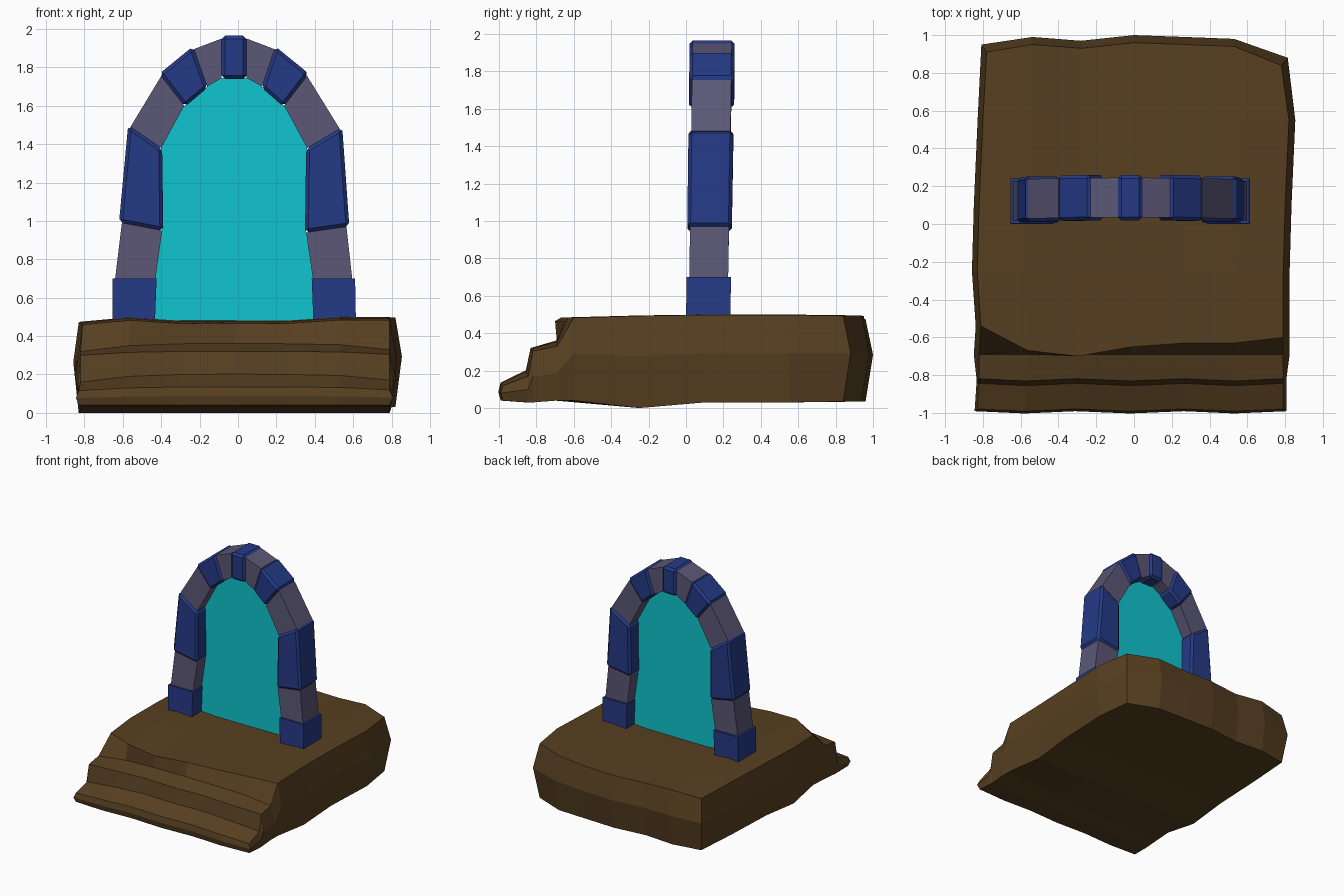
import bpy, bmesh
from mathutils import Vector

if "Cube" in bpy.data.objects:
    bpy.data.objects.remove(bpy.data.objects["Cube"])


def material(name, rgb):
    m = bpy.data.materials.new(name)
    m.diffuse_color = (*rgb, 1)
    m.use_nodes = True
    m.node_tree.nodes["Principled BSDF"].inputs["Base Color"].default_value = m.diffuse_color
    return m


BROWN = material("earth", (0.095, 0.050, 0.015))
BLUE = material("blue_stone", (0.018, 0.042, 0.24))
GREY = material("grey_stone", (0.105, 0.095, 0.18))
CYAN = material("portal_glow", (0.005, 0.56, 0.62))


def make(name, verts, faces, mat):
    me = bpy.data.meshes.new(name)
    bm = bmesh.new()
    vs = [bm.verts.new(v) for v in verts]
    for f in faces:
        bm.faces.new([vs[i] for i in f])
    bmesh.ops.recalc_face_normals(bm, faces=bm.faces)
    bm.to_mesh(me)
    bm.free()
    me.materials.append(mat)
    ob = bpy.data.objects.new(name, me)
    bpy.context.collection.objects.link(ob)
    return ob


# Stepped base: rows run front to back (y, top z, bottom z, left x, right x)
rows = [(-0.985, 0.13, 0.04, -0.83, 0.79), (-0.85, 0.19, 0.03, -0.82, 0.79),
        (-0.825, 0.315, 0.03, -0.82, 0.79), (-0.69, 0.35, 0.04, -0.82, 0.79),
        (-0.65, 0.475, 0.04, -0.81, 0.79), (-0.25, 0.485, 0.0, -0.83, 0.79),
        (0.10, 0.49, 0.03, -0.82, 0.80), (0.55, 0.49, 0.03, -0.80, 0.82),
        (0.95, 0.485, 0.035, -0.78, 0.78)]
xs = [-1, -0.69, -0.36, 0, 0.35, 0.68, 1]
edge_dy = [0.11, -0.02, -0.05, 0, 0.02, 0.02, 0.05]
back_dy = [-0.04, 0.0, -0.02, 0.01, 0.0, -0.01, -0.11]
dz_top = [-0.015, 0.008, -0.01, -0.01, -0.008, 0.01, 0.008]
dz_step = [-0.03, 0.0, 0.01, 0.012, 0.01, 0.005, -0.02]
nr, nx = len(rows), len(xs)
top, bottom = [], []
for j, (y, zt, zb, xl, xr) in enumerate(rows):
    for i, t in enumerate(xs):
        x = (xl + xr) / 2 + t * (xr - xl) / 2
        yy = y + (edge_dy[i] if j == 4 else back_dy[i] if j == nr - 1 else
                  0.006 * (-1) ** i if j < 3 else 0)
        zz = zt + (dz_top[i] if j >= 4 else dz_step[i] * (0.5 if j in (0, 2) else 1))
        top.append(Vector((x, yy, zz)))
        bottom.append(Vector((x, yy, zb)))
n = nr * nx
loop = ([i for i in range(nx)] + [j * nx + nx - 1 for j in range(1, nr)] +
        [(nr - 1) * nx + i for i in range(nx - 2, -1, -1)] +
        [j * nx for j in range(nr - 2, 0, -1)])
mid = []
for k in loop:
    j, i = divmod(k, nx)
    p = (top[k] + bottom[k]) / 2
    p.z += 0.03 if j >= 4 else 0
    p.x += {0: -0.028, nx - 1: 0.034}.get(i, 0) * (1 if j >= 3 else 0.5)
    p.y += 0.04 if j == nr - 1 else -0.012 if j == 0 else 0
    mid.append(p)
faces = []
for j in range(nr - 1):
    for i in range(nx - 1):
        q = [j * nx + i, j * nx + i + 1, (j + 1) * nx + i + 1, (j + 1) * nx + i]
        faces += [q, [k + n for k in q]]
L = len(loop)
for a in range(L):
    b = (a + 1) % L
    ma, mb = 2 * n + a, 2 * n + b
    faces += [[loop[a], loop[b], mb, ma], [ma, mb, loop[b] + n, loop[a] + n]]
make("stepped_base", top + bottom + mid, faces, BROWN)

# Arch joints: outer x, z then inner x, z, running left foot to right foot
joints = [(-.64, .44, -.44, .44), (-.64, .70, -.43, .70), (-.605, .99, -.395, .95),
          (-.56, 1.49, -.40, 1.38), (-.40, 1.755, -.28, 1.60), (-.23, 1.895, -.16, 1.70),
          (-.085, 1.95, -.085, 1.745), (.045, 1.95, .045, 1.745), (.19, 1.895, .125, 1.70),
          (.36, 1.755, .24, 1.60), (.53, 1.48, .36, 1.38), (.565, .97, .355, .94),
          (.595, .70, .39, .70), (.60, .44, .40, .44)]


def depth(z, blue):
    s = 0.02 * min(1, max(0, (z - 0.5) / 1.4))
    return (s, 0.237 + s * 1.2) if blue else (0.015 + s, 0.222 + s * 1.2)


# Alternating blue and grey arch stones
for k in range(len(joints) - 1):
    blue = k % 2 == 0
    verts = []
    for ox, oz, ix, iz in joints[k:k + 2]:
        o, q = Vector((ox, 0, oz)), Vector((ix, 0, iz))
        if blue:
            d = (o - q).normalized() * 0.015
            o += d
            q -= d * 0.4
        y0, y1 = depth((oz + iz) / 2, blue)
        verts += [(o.x, y0, o.z), (q.x, y0, q.z), (q.x, y1, q.z), (o.x, y1, o.z)]
    f = [(0, 1, 2, 3), (4, 5, 6, 7)] + [(a, (a + 1) % 4, (a + 1) % 4 + 4, a + 4) for a in range(4)]
    ob = make("arch_block_blue" if blue else "arch_block_grey", verts, f, BLUE if blue else GREY)
    if blue and 0 < k < 12:
        bev = ob.modifiers.new("chamfer", "BEVEL")
        bev.width = 0.018
        bev.segments = 1

# Glowing sheet filling the arch
make("portal_sheet", [(ix, 0.13, iz) for _, _, ix, iz in joints],
     [list(range(len(joints)))], CYAN)
